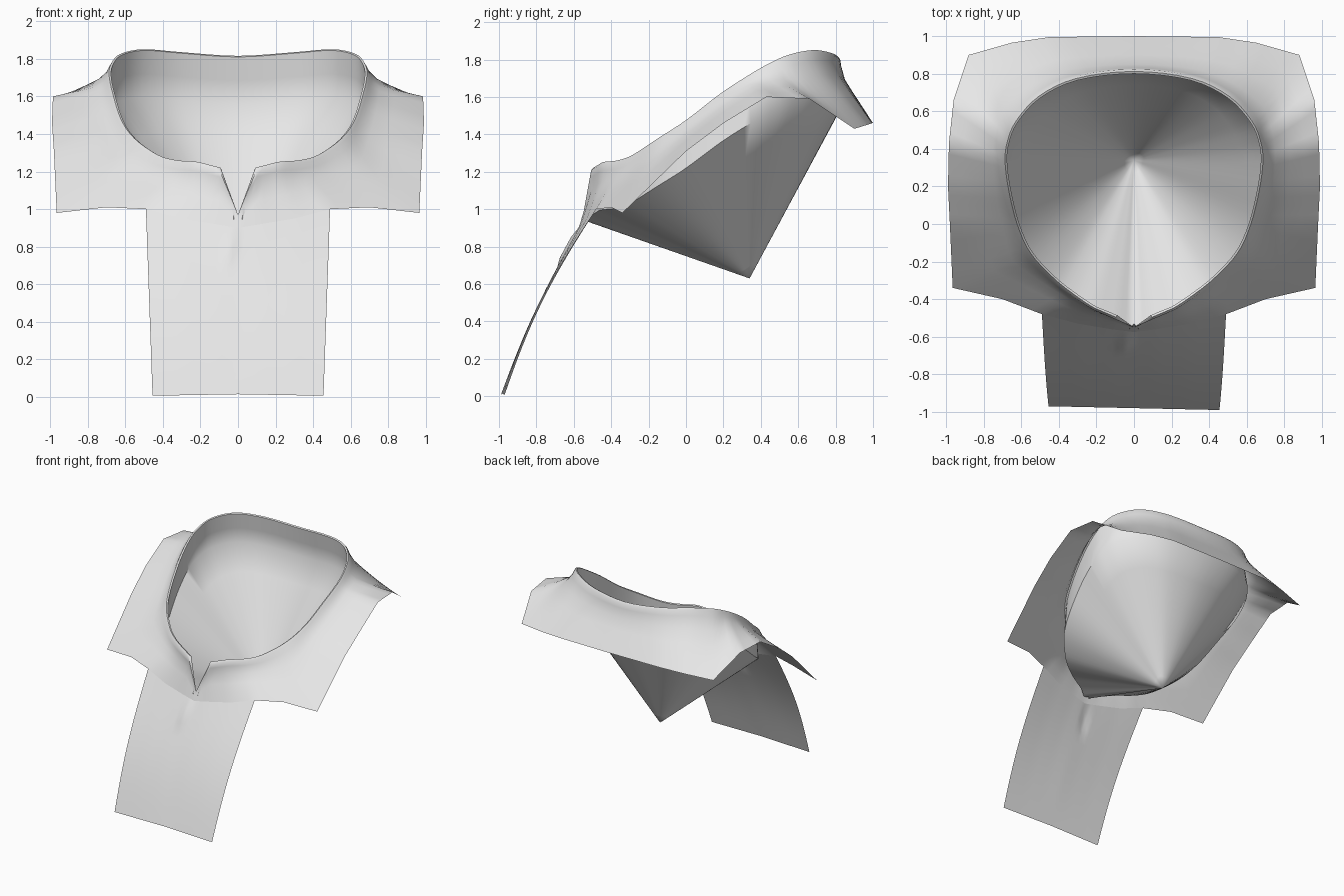
import bpy, bmesh, math
from mathutils import Vector

cube = bpy.data.objects.get("Cube")
if cube:
    bpy.data.objects.remove(cube)

fabric = bpy.data.materials.new("light_grey_fabric")
fabric.use_nodes = True
GREY = (0.8, 0.8, 0.8, 1)
fabric.diffuse_color = GREY
fabric.node_tree.nodes["Principled BSDF"].inputs["Base Color"].default_value = GREY

# Half outlines, running from the centre back to the centre front
RIM = [(0, .80, 1.81), (.3, .765, 1.83), (.5, .67, 1.845), (.62, .54, 1.82),
       (.665, .43, 1.77), (.675, .33, 1.71), (.655, .18, 1.61), (.61, 0, 1.47),
       (.54, -.15, 1.37), (.42, -.28, 1.285), (.32, -.36, 1.255),
       (.2, -.44, 1.245), (.09, -.485, 1.215), (0, -.55, .97)]
HEM = [(0, 1, 1.46), (.45, .995, 1.46), (.65, .965, 1.45), (.88, .9, 1.43),
       (.96, .66, 1.59), (.985, .43, 1.6), (.99, .2, 1.46), (.98, 0, 1.31),
       (.965, -.34, .98), (.7, -.4, 1.01), (.49, -.48, 1.0),
       (.3, -.53, .95), (.12, -.56, .92), (0, -.575, .9)]
RIM, HEM = [[Vector(p) for p in line] for line in (RIM, HEM)]
STEPS = 4
LAST = len(RIM) - 1
YOKE = 10          # outline point where the front panel begins


def mirror_x(v):
    return Vector((-v.x, v.y, v.z))


def sample(points, smooth):
    """Resample a half outline, curved or straight."""
    out = []
    for i in range(LAST):
        b, c = points[i], points[i + 1]
        a = points[i - 1] if i else mirror_x(points[1])
        d = points[min(i + 2, LAST)]
        curved = smooth and i < LAST - 2
        for k in range(STEPS):
            t = k / STEPS
            p = b.lerp(c, t)
            if curved:
                p = 0.5 * (2 * b + (c - a) * t + (2 * a - 5 * b + 4 * c - d) * t * t
                           + (3 * b - a - 3 * c + d) * t ** 3)
            out.append(p)
    return out + [points[-1].copy()]


def full(half):
    """Close a half outline into a whole ring."""
    return half + [mirror_x(p) for p in half[-2:0:-1]]


def make_sheet(name, rows, closed):
    """Skin a list of equal-length rows with quads."""
    bm = bmesh.new()
    grid = [[bm.verts.new(p) for p in row] for row in rows]
    n = len(rows[0])
    for r, s in zip(grid, grid[1:]):
        for i in range(n if closed else n - 1):
            j = (i + 1) % n
            bm.faces.new((r[i], s[i], s[j], r[j]))
    bmesh.ops.remove_doubles(bm, verts=bm.verts, dist=0.0005)
    bmesh.ops.recalc_face_normals(bm, faces=bm.faces)
    mesh = bpy.data.meshes.new(name)
    bm.to_mesh(mesh)
    bm.free()
    mesh.materials.append(fabric)
    obj = bpy.data.objects.new(name, mesh)
    bpy.context.collection.objects.link(obj)
    bpy.ops.object.select_all(action='DESELECT')
    obj.select_set(True)
    bpy.context.view_layer.objects.active = obj
    bpy.ops.object.shade_smooth_by_angle(angle=math.radians(50))
    return obj


rim = sample(RIM, True)
hem = sample(HEM, False)
count = len(rim)


def cape_row(t, lip_out, lip_drop):
    """Ring between neck rim and hem, offset outward to form the rolled lip."""
    row = []
    for i, (a, b) in enumerate(zip(rim, hem)):
        flat = Vector((b.x - a.x, b.y - a.y, 0)).normalized()
        fade = min(1, (count - 1 - i) / STEPS)
        p = a.lerp(b, t) + (flat * lip_out - Vector((0, 0, lip_drop))) * fade
        if i in (0, count - 1):
            p.x = 0
        row.append(p)
    return full(row)


# Shoulder cape with rolled neck edge and front notch
cape_rows = [cape_row(0, 0, 0), cape_row(0, .012, -.006), cape_row(0, .024, .008),
             cape_row(.06, .018, .025), cape_row(.25, 0, .03),
             cape_row(.5, 0, .022), cape_row(.75, 0, .01), cape_row(1, 0, 0)]
make_sheet("shoulder_cape", cape_rows, True)

# Front panel hanging from the cape
start = YOKE * STEPS
half = hem[start:]
top = half + [mirror_x(p) for p in half[-2::-1]]
panel_rows = []
ROWS = 16
for r in range(ROWS + 1):
    t = r / ROWS
    row = []
    for p in top:
        side = p.x / .49
        end = Vector((side * .455, -.98 - .01 * side, .015 - .008 * abs(side)))
        q = p.lerp(end, t)
        q.y -= (.025 + .02 * abs(side)) * math.sin(math.pi * t)
        # Soft diagonal fold below the notch
        fold = math.exp(-((q.x + .02 + .2 * t) / .025) ** 2)
        q.y -= .02 * fold * math.sin(math.pi * min(1, t * 4))
        row.append(q)
    panel_rows.append(row)
make_sheet("front_panel", panel_rows, False)

# Inner lining: short wall under the rim, then a cone to a low point
APEX = Vector((0, .34, .63))
wall = []
for i, p in enumerate(rim):
    fade = min(1, (count - 1 - i) / STEPS)
    wall.append(p + Vector((.03 * p.x, .05 * p.y, -.03 - .22 * fade)))
wall[-1] = Vector((0, -.53, .935))
lining = [full(rim), full([a.lerp(b, .5) for a, b in zip(rim, wall)])]
for t in (0, .2, .4, .6, .8, .92, 1):
    lining.append(full([p.lerp(APEX, t) for p in wall]))
make_sheet("inner_lining", lining, True)
